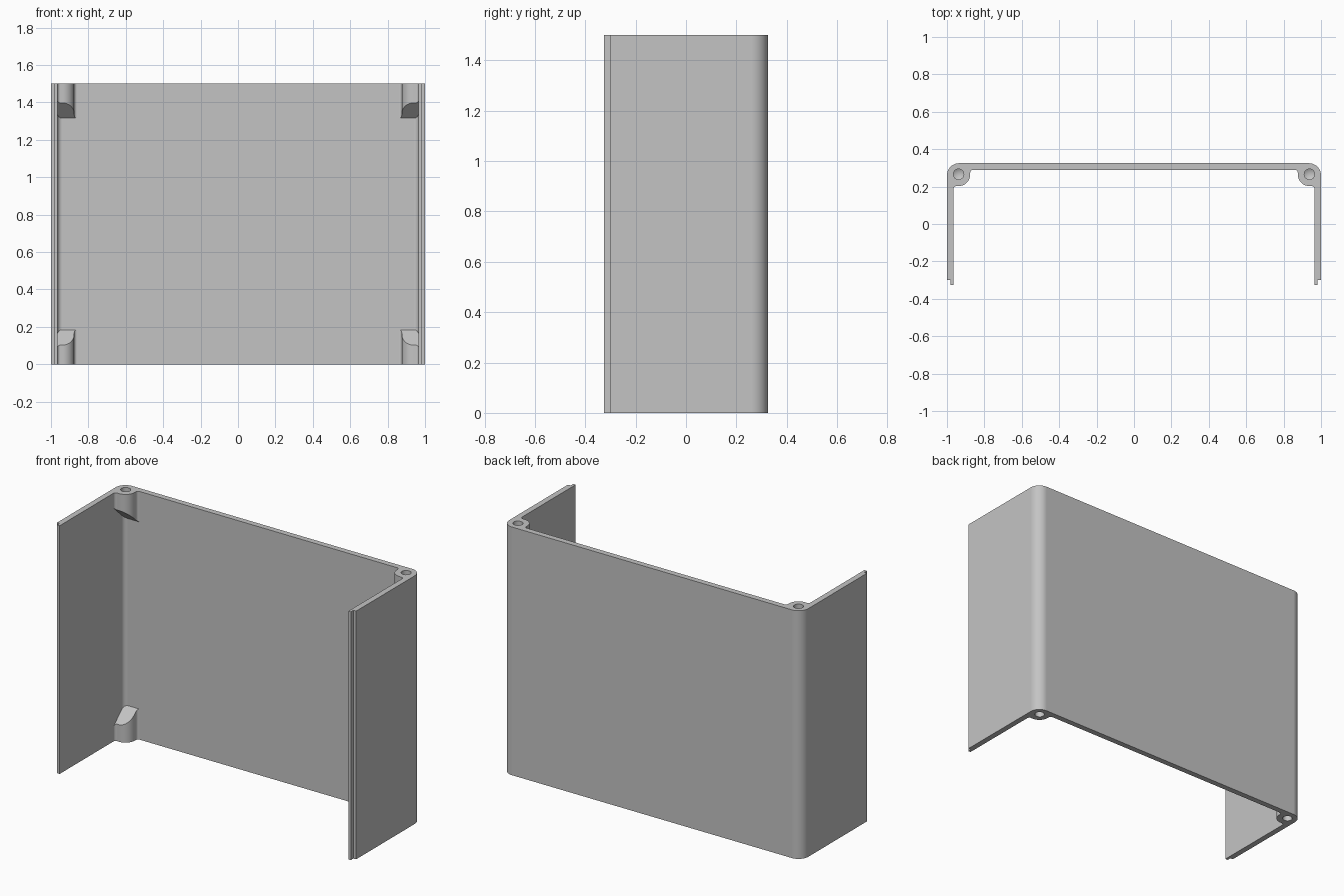
import bpy
import bmesh
from math import cos, sin, radians
from mathutils import Vector

cube = bpy.data.objects.get("Cube")
if cube:
    bpy.data.objects.remove(cube, do_unlink=True)

HEIGHT = 1.5
WALL = 0.035
HALF_Y = 0.325
FRONT = -0.3       # where the walls step down to the thin lip
PIN_X, PIN_Y = 0.938, 0.266

grey = bpy.data.materials.new("plain grey")
grey.use_nodes = True
colour = (0.55, 0.55, 0.55, 1)
grey.diffuse_color = colour
grey.node_tree.nodes["Principled BSDF"].inputs["Base Color"].default_value = colour


def arc(cx, cy, r, start, end, n):
    angles = [radians(start + (end - start) * i / n) for i in range(n + 1)]
    return [(cx + r * cos(a), cy + r * sin(a)) for a in angles]


def finish(bm, name):
    bmesh.ops.recalc_face_normals(bm, faces=bm.faces[:])
    mesh = bpy.data.meshes.new(name)
    bm.to_mesh(mesh)
    bm.free()
    mesh.materials.append(grey)
    obj = bpy.data.objects.new(name, mesh)
    bpy.context.collection.objects.link(obj)
    return obj


def prism(name, outline, low, high):
    """Extrude an outline between two height functions of (x, y)."""
    bm = bmesh.new()
    a = [bm.verts.new((x, y, low(x, y))) for x, y in outline]
    b = [bm.verts.new((x, y, high(x, y))) for x, y in outline]
    bm.faces.new(a)
    bm.faces.new(b)
    for i in range(len(a)):
        j = (i + 1) % len(a)
        bm.faces.new((a[i], a[j], b[j], b[i]))
    return finish(bm, name)


def combine(target, tool, operation):
    mod = target.modifiers.new(operation.lower(), "BOOLEAN")
    mod.operation = operation
    mod.solver = "EXACT"
    mod.object = tool
    bpy.context.view_layer.objects.active = target
    bpy.ops.object.modifier_apply(modifier=mod.name)
    bpy.data.objects.remove(tool, do_unlink=True)


def flip(z, side):
    return z if side > 0 else HEIGHT - z


# U-shaped cover with rounded back corners and a stepped lip on each front edge
r_out, r_in = 0.065, 0.025
inner = 1 - WALL
half = arc(1 - r_out, HALF_Y - r_out, r_out, 90, 0, 10)
half += [(1, FRONT), (0.982, FRONT), (0.982, -HALF_Y), (inner, -HALF_Y)]
half += arc(inner - r_in, HALF_Y - WALL - r_in, r_in, 0, 90, 8)
outline = half + [(-x, y) for x, y in reversed(half)]
cover = prism("cover", outline, lambda x, y: 0, lambda x, y: HEIGHT)

# Corner screw bosses, sloped on their inner ends and filleted into the walls
boss = [(0.975, 0.3), (0.975, 0.188)]
boss += arc(0.95, 0.188, 0.015, 0, 90, 5)
boss += arc(0.9375, 0.265, 0.062, 270, 180, 12)
boss += arc(0.8605, 0.275, 0.015, 0, 90, 5)
boss += [(0.8605, 0.3)]
for sx in (-1, 1):
    for sz in (-1, 1):
        part = prism("screw_boss", [(sx * x, y) for x, y in boss],
                     lambda x, y: flip(1.4 - 0.94 * (y - 0.2), sz),
                     lambda x, y: flip(HEIGHT, sz))
        combine(cover, part, "UNION")

# Blind screw holes with pointed ends
hole = arc(0, 0, 0.028, 0, 360, 24)[:-1]
for sx in (-1, 1):
    for sz in (-1, 1):
        inner_z = flip(HEIGHT - 0.09, sz)
        cutter = prism("hole_cutter", [(sx * PIN_X + x, PIN_Y + y) for x, y in hole],
                       lambda x, y: inner_z, lambda x, y: flip(HEIGHT + 0.02, sz))
        bm = bmesh.new()
        bm.from_mesh(cutter.data)
        end = [f for f in bm.faces
               if abs(f.calc_center_median().z - inner_z) < 0.001]
        tip = bmesh.ops.poke(bm, faces=end)["verts"][0]
        tip.co += Vector((0, 0, -0.016 * sz))
        bm.to_mesh(cutter.data)
        bm.free()
        combine(cover, cutter, "DIFFERENCE")

# Smooth rounded corners while flat walls stay flat
bpy.ops.object.select_all(action="DESELECT")
cover.select_set(True)
bpy.context.view_layer.objects.active = cover
bpy.ops.object.shade_smooth_by_angle(angle=radians(30))
weighted = cover.modifiers.new("flat_walls", "WEIGHTED_NORMAL")
weighted.keep_sharp = True
